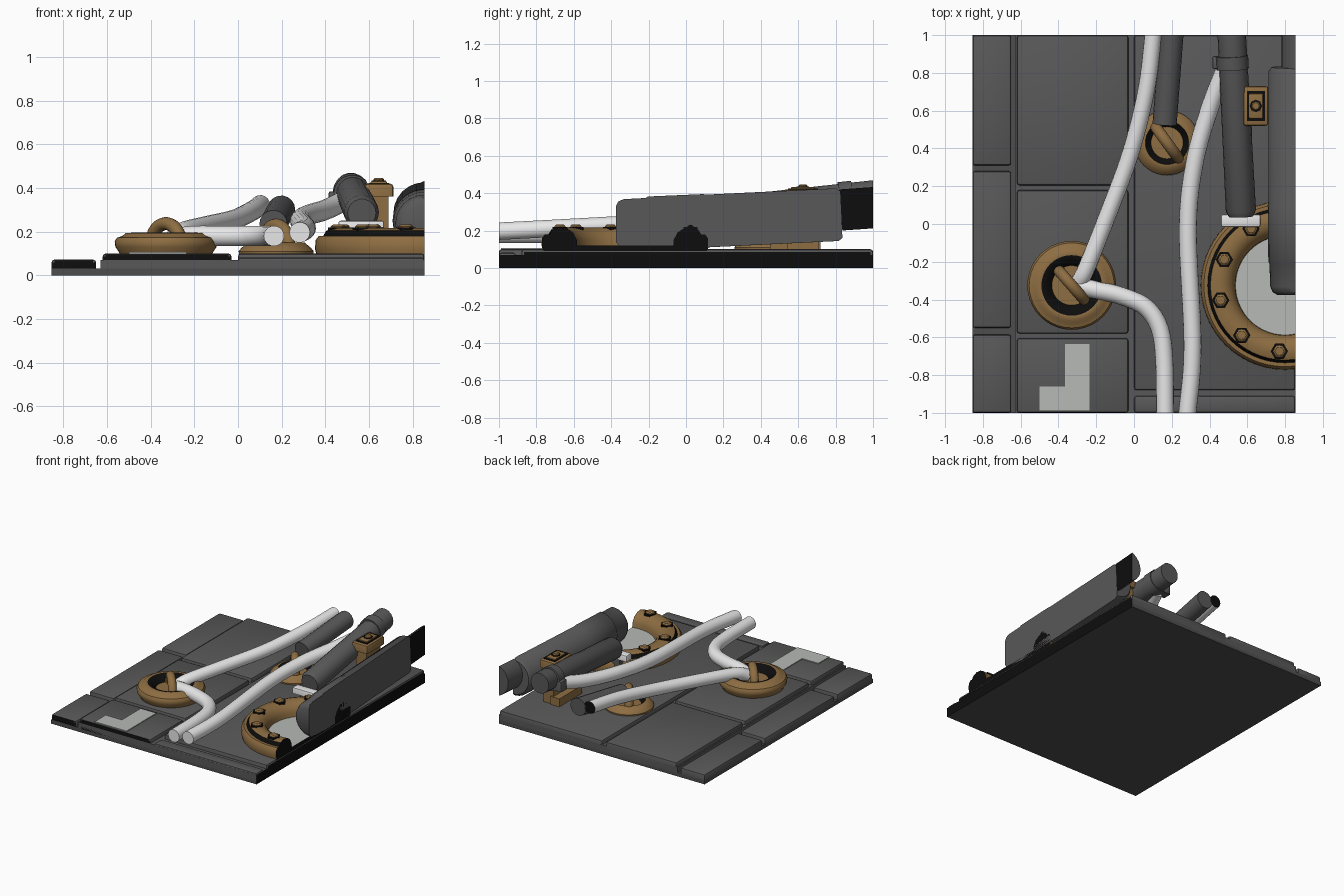
import bpy, bmesh, math
from mathutils import Vector

if "Cube" in bpy.data.objects:
    bpy.data.objects.remove(bpy.data.objects["Cube"])

XE, YE = 0.855, 1.0


def mat(name, r, g, b):
    m = bpy.data.materials.new(name)
    m.diffuse_color = (r, g, b, 1)
    m.use_nodes = True
    m.node_tree.nodes["Principled BSDF"].inputs["Base Color"].default_value = m.diffuse_color
    return m


DARK = mat("dark grey metal", 0.098, 0.098, 0.098)
UNDER = mat("underside grey", 0.075, 0.075, 0.075)
GOLD = mat("bronze", 0.27, 0.155, 0.055)
WHITE = mat("white hose", 0.9, 0.9, 0.9)
LIGHT = mat("light grey", 0.47, 0.49, 0.47)
BLACK = mat("black", 0.004, 0.004, 0.004)


def right_cut(c, n):
    return n.x > 0.9 and c.x > XE - 0.002


def back_cut(c, n):
    return n.y > 0.9 and c.y > YE - 0.002


def finish(name, bm, material, black=None, angle=40):
    # trim everything to the tile edges, capping the cut
    for co, no in (((XE, 0, 0), (1, 0, 0)), ((0, YE, 0), (0, 1, 0)), ((0, -YE, 0), (0, -1, 0))):
        geom = bm.verts[:] + bm.edges[:] + bm.faces[:]
        res = bmesh.ops.bisect_plane(bm, geom=geom, dist=1e-5, plane_co=co, plane_no=no, clear_outer=True)
        edges = [e for e in res["geom_cut"] if isinstance(e, bmesh.types.BMEdge) and e.is_boundary]
        if edges:
            bmesh.ops.holes_fill(bm, edges=edges, sides=0)
    bmesh.ops.recalc_face_normals(bm, faces=bm.faces)
    bm.normal_update()
    if black:
        for f in bm.faces:
            if black(f.calc_center_median(), f.normal):
                f.material_index = 1
    me = bpy.data.meshes.new(name)
    me.materials.append(material)
    me.materials.append(BLACK)
    bm.to_mesh(me)
    bm.free()
    ob = bpy.data.objects.new(name, me)
    bpy.context.collection.objects.link(ob)
    bpy.ops.object.select_all(action='DESELECT')
    ob.select_set(True)
    bpy.context.view_layer.objects.active = ob
    bpy.ops.object.shade_smooth_by_angle(angle=math.radians(angle))
    return ob


def box(name, x0, x1, y0, y1, z0, z1, material, bevel=0.0, black=None):
    bm = bmesh.new()
    bmesh.ops.create_cube(bm, size=1)
    bmesh.ops.scale(bm, vec=(x1 - x0, y1 - y0, z1 - z0), verts=bm.verts)
    if bevel:
        edges = [e for e in bm.edges if any(v.co.z > 0 for v in e.verts)]
        bmesh.ops.bevel(bm, geom=edges, offset=bevel, segments=2, profile=0.5, affect='EDGES')
    bmesh.ops.translate(bm, vec=((x0 + x1) / 2, (y0 + y1) / 2, (z0 + z1) / 2), verts=bm.verts)
    return finish(name, bm, material, black, 30)


def loft(bm, rings, closed=False):
    n = len(rings[0])
    vs = [[bm.verts.new(p) for p in r] for r in rings]
    for i in range(len(vs) - (0 if closed else 1)):
        a, b = vs[i], vs[(i + 1) % len(vs)]
        for k in range(n):
            bm.faces.new((a[k], a[(k + 1) % n], b[(k + 1) % n], b[k]))
    if not closed:
        bm.faces.new(vs[0])
        bm.faces.new(vs[-1])


def lathe(name, cx, cy, profile, material, closed=False, n=40, band=None):
    # band = (inner, outer) radius painted black on the upward side
    bm = bmesh.new()
    loft(bm, [[(cx + r * math.cos(2 * math.pi * k / n), cy + r * math.sin(2 * math.pi * k / n), z)
               for k in range(n)] for r, z in profile], closed)

    def rule(c, nrm):
        return right_cut(c, nrm) or (band and nrm.z > -0.2 and band[0] < math.hypot(c.x - cx, c.y - cy) < band[1])
    return finish(name, bm, material, rule)


def tube(name, pts, radii, material, n=18, smooth=True, black=None):
    # sweep a circle along a spline through the points
    P = [Vector(p) for p in pts]
    R = radii if isinstance(radii, (list, tuple)) else [radii] * len(P)
    path = list(zip(P, R))
    if smooth:
        path = []
        Q = [2 * P[0] - P[1]] + P + [2 * P[-1] - P[-2]]
        for i in range(len(P) - 1):
            a, b, c, d = Q[i:i + 4]
            for s in range(8):
                t = s / 8
                p = 0.5 * (2 * b + (c - a) * t + (2 * a - 5 * b + 4 * c - d) * t * t + (3 * b - a - 3 * c + d) * t ** 3)
                path.append((p, R[i] + (R[i + 1] - R[i]) * t))
        path.append((P[-1], R[-1]))
    rings = []
    for i, (p, r) in enumerate(path):
        d = (path[min(i + 1, len(path) - 1)][0] - path[max(i - 1, 0)][0]).normalized()
        u = d.cross(Vector((0, 0, 1))).normalized()
        w = u.cross(d)
        rings.append([p + r * (math.cos(2 * math.pi * k / n) * u + math.sin(2 * math.pi * k / n) * w) for k in range(n)])
    bm = bmesh.new()
    loft(bm, rings)
    return finish(name, bm, material, black)


def handle(name, cx, cy, cz, R, r, ang):
    # upright half ring
    d = Vector((math.cos(ang), math.sin(ang), 0))
    s = Vector((-d.y, d.x, 0))
    rings = []
    for i in range(21):
        t = math.pi * i / 20
        o = math.cos(t) * d + Vector((0, 0, math.sin(t)))
        rings.append([Vector((cx, cy, cz)) + o * (R + r * math.cos(k * math.pi / 6)) + s * r * math.sin(k * math.pi / 6)
                      for k in range(12)])
    bm = bmesh.new()
    loft(bm, rings)
    return finish(name, bm, GOLD)


# floor slabs and raised panels
box("floor_slab", -XE, XE, -YE, YE, 0, 0.03, UNDER, black=right_cut)
box("floor_step", -0.63, XE, -YE, YE, 0.02, 0.07, DARK, black=right_cut)
for i, (x0, x1, y0, y1, z) in enumerate([
        (-XE, -0.65, 0.31, YE, 0.072), (-XE, -0.65, -0.55, 0.28, 0.072), (-XE, -0.65, -YE, -0.585, 0.072),
        (-0.62, -0.03, 0.205, YE, 0.1), (-0.62, -0.03, -0.58, 0.18, 0.1), (-0.62, -0.03, -YE, -0.605, 0.1),
        (0.0, XE, -0.88, YE, 0.1), (0.0, XE, -YE, -0.91, 0.082)]):
    box(f"floor_panel_{i + 1}", x0, x1, y0, y1, 0.025, z, DARK, 0.014,
        lambda c, n: right_cut(c, n) or (n.y < -0.9 and c.y < -0.99 and c.x < -0.03))

# light L-shaped plate
bm = bmesh.new()
L = [(-0.5, -0.99), (-0.235, -0.99), (-0.235, -0.635), (-0.365, -0.635), (-0.365, -0.86), (-0.5, -0.86)]
loft(bm, [[(x, y, z) for x, y in L] for z in (0.098, 0.106)])
finish("corner_plate", bm, LIGHT)

# bronze sockets with dark recesses and ring handles
lathe("large_socket", -0.33, -0.325, [(0.21, 0.09), (0.215, 0.105), (0.232, 0.13), (0.235, 0.155), (0.225, 0.172),
      (0.2, 0.18), (0.185, 0.193), (0.16, 0.195), (0.13, 0.185), (0.105, 0.15)], GOLD, band=(0.1, 0.155))
handle("large_socket_handle", -0.33, -0.325, 0.13, 0.107, 0.03, math.radians(-49))
lathe("small_socket", 0.175, 0.43, [(0.17, 0.09), (0.172, 0.11), (0.16, 0.125), (0.13, 0.15), (0.115, 0.15),
      (0.085, 0.12)], GOLD, band=(0.08, 0.118))
handle("small_socket_handle", 0.175, 0.43, 0.13, 0.1, 0.03, math.radians(-54))

# big bolted ring with light centre
CX, CY = 0.80, -0.325
lathe("big_ring", CX, CY, [(0.26, 0.09), (0.44, 0.09), (0.447, 0.12), (0.445, 0.16), (0.43, 0.18), (0.41, 0.18),
      (0.395, 0.205), (0.36, 0.217), (0.32, 0.212), (0.285, 0.19), (0.265, 0.15)], GOLD, True, 56, (0.395, 0.41))
lathe("ring_centre", CX, CY, [(0.275, 0.09), (0.275, 0.12)], LIGHT)
for i in range(6):
    a = math.radians(85 + i * 36)
    x, y = CX + 0.35 * math.cos(a), CY + 0.35 * math.sin(a)
    lathe(f"bolt_seat_{i + 1}", x, y, [(0.046, 0.2), (0.046, 0.22)], BLACK, n=6)
    lathe(f"ring_bolt_{i + 1}", x, y, [(0.034, 0.19), (0.034, 0.224), (0.024, 0.232)], GOLD, n=6)

# white hoses
tube("long_hose", [(-0.29, -0.31, 0.17), (-0.25, -0.23, 0.2), (-0.15, 0.02, 0.225), (-0.02, 0.37, 0.255),
     (0.065, 0.71, 0.295), (0.105, 1.03, 0.325)], 0.045, WHITE, black=back_cut)
tube("bent_hose", [(-0.29, -0.33, 0.17), (-0.2, -0.35, 0.18), (-0.07, -0.38, 0.18), (0.06, -0.44, 0.18),
     (0.135, -0.55, 0.18), (0.16, -0.72, 0.18), (0.165, -1.03, 0.18)], 0.047, WHITE)
tube("wavy_hose", [(0.28, -1.03, 0.195), (0.31, -0.65, 0.215), (0.285, -0.03, 0.25), (0.32, 0.32, 0.275),
     (0.4, 0.61, 0.3), (0.485, 0.83, 0.34)], 0.047, WHITE)

# dark pipes
tube("small_pipe", [(0.162, 0.53, 0.235), (0.2, 1.03, 0.305)], 0.064, DARK, smooth=False)
tube("middle_pipe", [(0.567, 0.04, 0.285), (0.566, 0.07, 0.288), (0.515, 1.05, 0.4)], [0.065, 0.08, 0.075], DARK,
     smooth=False)
tube("middle_pipe_clamp", [(0.523, 0.82, 0.375), (0.519, 0.89, 0.383)], 0.085, DARK, smooth=False)
box("clamp_lug", 0.415, 0.48, 0.82, 0.89, 0.31, 0.385, DARK, 0.01)

# white bracket under the middle pipe
box("pipe_bracket", 0.46, 0.67, -0.015, 0.05, 0.205, 0.25, WHITE, 0.01)
box("bracket_foot", 0.52, 0.62, 0.0, 0.05, 0.1, 0.21, DARK)

# large pipe trimmed by the tile edge, with raised band and rear neck
tube("large_pipe", [(0.853, -0.375, 0.235), (0.853, -0.36, 0.235), (0.853, -0.33, 0.236), (0.853, -0.21, 0.238),
     (0.853, -0.2, 0.24), (0.853, 0.1, 0.25), (0.853, 0.11, 0.251), (0.853, 0.81, 0.285), (0.853, 0.83, 0.286)],
     [0.095, 0.12, 0.132, 0.136, 0.142, 0.145, 0.141, 0.141, 0.125], DARK, 24, smooth=False)
tube("large_pipe_neck", [(0.9, 0.828, 0.31), (0.9, 1.04, 0.325)], 0.12, DARK, 24, smooth=False, black=right_cut)

# bronze post with stepped cap
box("post_base", 0.55, 0.625, 0.45, 0.72, 0.09, 0.16, GOLD)
box("post_shaft", 0.605, 0.69, 0.54, 0.71, 0.09, 0.4, GOLD)
box("post_cap", 0.578, 0.712, 0.52, 0.73, 0.36, 0.42, GOLD, 0.015)
box("post_cap_seat", 0.597, 0.693, 0.545, 0.705, 0.415, 0.424, BLACK)
box("post_cap_rim", 0.608, 0.682, 0.56, 0.69, 0.41, 0.432, GOLD, 0.006)
lathe("post_bolt_seat", 0.645, 0.625, [(0.033, 0.43), (0.033, 0.435)], BLACK, n=8)
lathe("post_bolt", 0.645, 0.625, [(0.024, 0.42), (0.024, 0.44), (0.018, 0.446)], GOLD, n=8)
